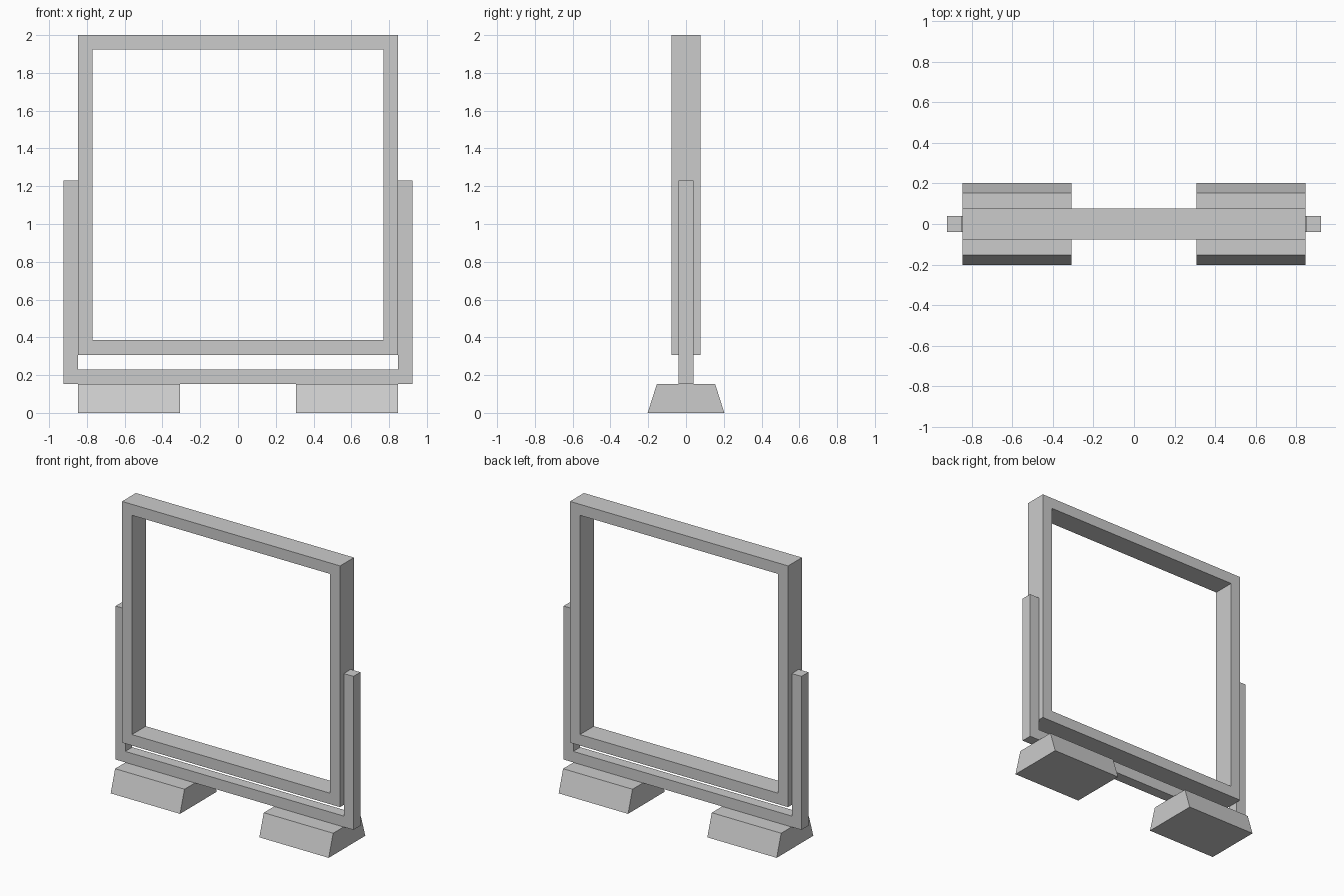
import bpy, bmesh

if "Cube" in bpy.data.objects:
    bpy.data.objects.remove(bpy.data.objects["Cube"])

U = 2 / 26  # base module: bar thickness


def extruded(name, points, axis, lo, hi, holes=None):
    """Extrude a 2D profile (with optional matching inner loop) along x or y."""
    bm = bmesh.new()

    def vert(a, b):
        return bm.verts.new((a, lo, b) if axis == 'y' else (lo, a, b))

    outer = [vert(*p) for p in points]
    if holes:
        inner = [vert(*p) for p in holes]
        n = len(outer)
        faces = [bm.faces.new((outer[i], outer[(i + 1) % n], inner[(i + 1) % n], inner[i]))
                 for i in range(n)]
    else:
        faces = [bm.faces.new(outer)]
    res = bmesh.ops.extrude_face_region(bm, geom=faces, use_keep_orig=True)
    moved = [g for g in res['geom'] if isinstance(g, bmesh.types.BMVert)]
    d = hi - lo
    bmesh.ops.translate(bm, verts=moved, vec=(0, d, 0) if axis == 'y' else (d, 0, 0))
    bmesh.ops.recalc_face_normals(bm, faces=bm.faces[:])
    mesh = bpy.data.meshes.new(name)
    bm.to_mesh(mesh)
    bm.free()
    ob = bpy.data.objects.new(name, mesh)
    bpy.context.collection.objects.link(ob)
    return ob


def rect(x, z0, z1):
    return [(-x, z0), (x, z0), (x, z1), (-x, z1)]


# Square tilting frame
extruded("mirror_frame", rect(11 * U, 4 * U, 26 * U), 'y', -U, U,
         holes=rect(10 * U, 5 * U, 25 * U))

# U-shaped stand holding the frame (tiny clearance at the sides)
xo, xi, z0, z1, zt = 12 * U, 11 * U + 0.002, 2 * U, 3 * U, 16 * U
extruded("stand_yoke", [(-xo, z0), (xo, z0), (xo, zt), (xi, zt),
                        (xi, z1), (-xi, z1), (-xi, zt), (-xo, zt)],
         'y', -U / 2, U / 2)

# Tapered feet, left and right
foot = [(-0.203, 0), (0.203, 0), (2 * U, 2 * U), (-2 * U, 2 * U)]
for side, lo, hi in (("left", -11 * U, -4 * U), ("right", 4 * U, 11 * U)):
    extruded("foot_" + side, foot, 'x', lo, hi)
